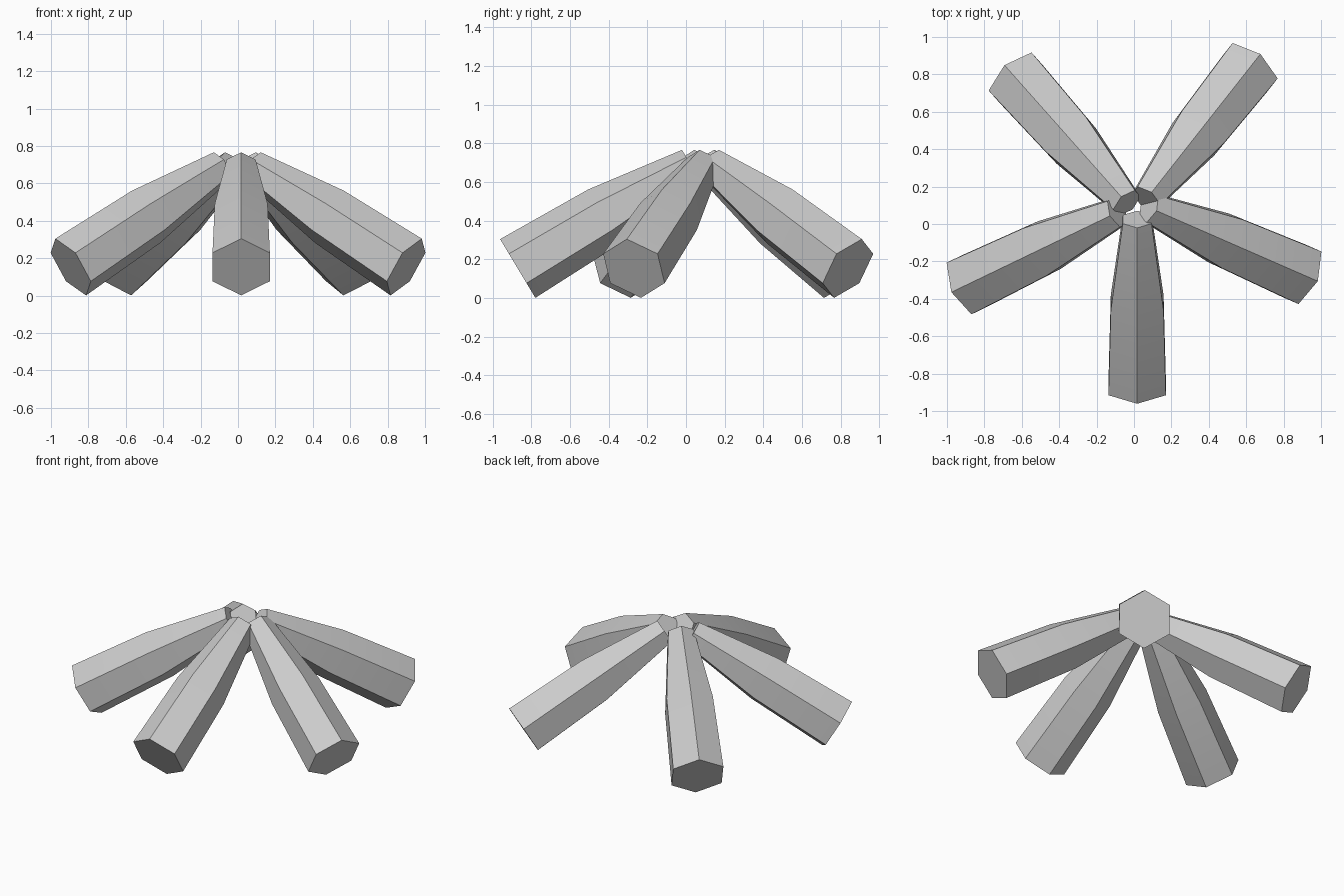
import bpy
import bmesh
from math import radians, sin, cos, tau
from mathutils import Vector

old = bpy.data.objects.get("Cube")
if old:
    bpy.data.objects.remove(old, do_unlink=True)

# Single grey material
grey = bpy.data.materials.new("light grey")
grey.use_nodes = True
color = (0.6, 0.6, 0.6, 1)
grey.diffuse_color = color
grey.node_tree.nodes["Principled BSDF"].inputs["Base Color"].default_value = color

# Drooping axis of every arm, running outward along local x
HUB_Z = 0.69
START, END = Vector((0, 0, 0)), Vector((0.895, 0, -0.537))
AXIS = (END - START).normalized()
SIDE = Vector((0, 1, 0))
UP = AXIS.cross(SIDE)
SIDES = 6
PROFILE = [(0, 0.089), (0.5, 0.163), (1, 0.177)]  # position along arm, radius


def arm_mesh():
    """Hexagonal bar, ridge upward, swelling from the hub to the tip."""
    bm = bmesh.new()
    rings = []
    for t, radius in PROFILE:
        centre = START.lerp(END, t)
        angles = [tau * i / SIDES for i in range(SIDES)]
        rings.append([bm.verts.new(centre + radius * (cos(a) * UP + sin(a) * SIDE))
                      for a in angles])
    for inner, outer in zip(rings, rings[1:]):
        for i in range(SIDES):
            j = (i + 1) % SIDES
            bm.faces.new((inner[i], inner[j], outer[j], outer[i]))
    bm.faces.new(rings[0])
    bm.faces.new(rings[-1])
    bmesh.ops.recalc_face_normals(bm, faces=bm.faces)
    mesh = bpy.data.meshes.new("arm")
    bm.to_mesh(mesh)
    bm.free()
    mesh.materials.append(grey)
    return mesh


# Arms: name, hub end position, heading in degrees
ARMS = [
    ("front_arm", 0.017, 0.025, -90),
    ("left_arm", 0.079, 0.089, -23.6),
    ("back_left_arm", 0.066, 0.134, 51.8),
    ("back_right_arm", -0.038, 0.112, 131.6),
    ("right_arm", -0.088, 0.063, 205.7),
]

bpy.ops.object.select_all(action="DESELECT")
for name, x, y, heading in ARMS:
    arm = bpy.data.objects.new(name, arm_mesh())
    bpy.context.collection.objects.link(arm)
    arm.location = (x, y, HUB_Z)
    arm.rotation_euler.z = radians(heading)
    arm.select_set(True)
    bpy.context.view_layer.objects.active = arm

# Blend the gentle bend along each arm, keep the hexagon edges crisp
bpy.ops.object.shade_smooth_by_angle(angle=radians(30))
